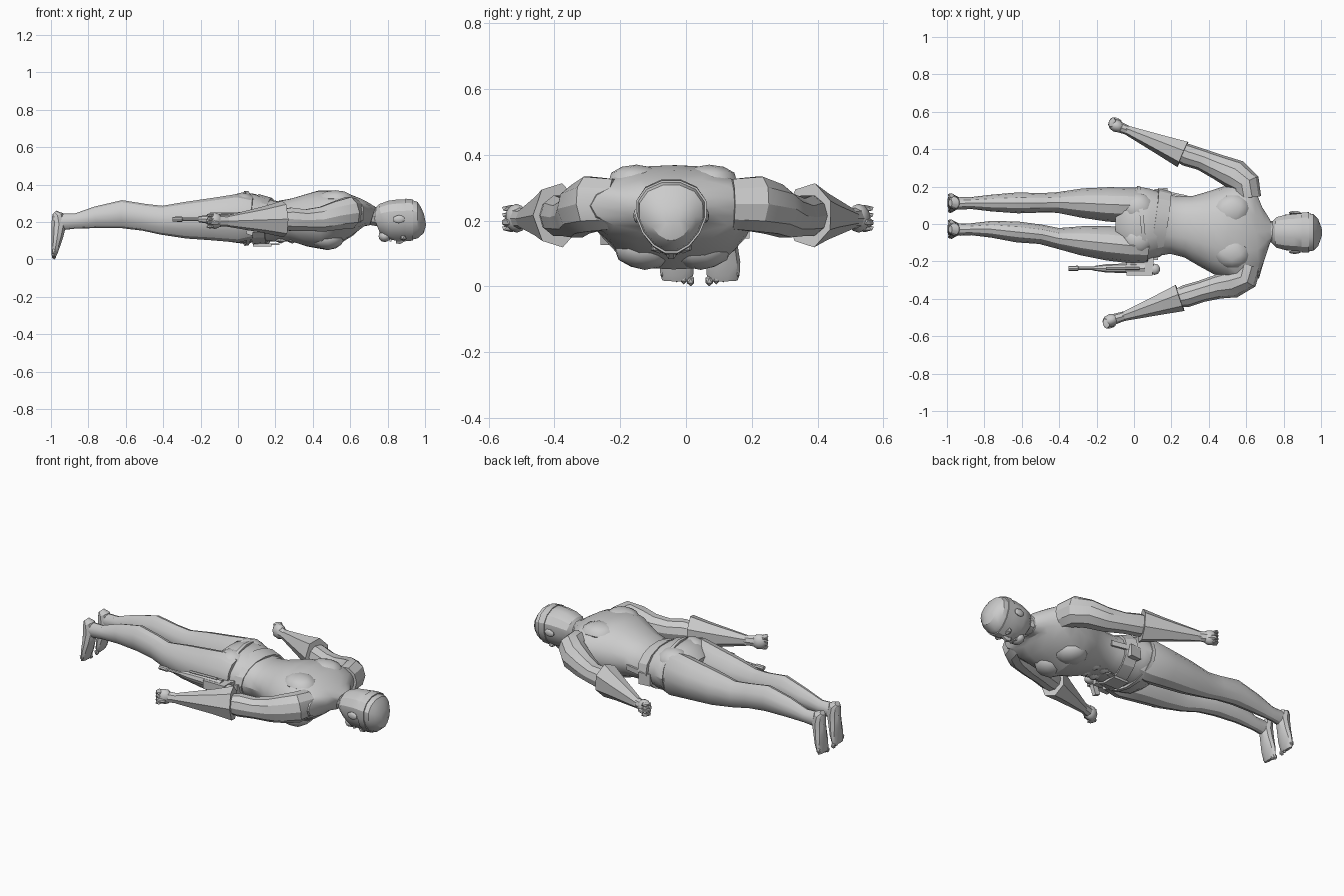
import bpy, bmesh, math
from mathutils import Vector, Matrix

grey = bpy.data.materials.new("plain grey")
grey.diffuse_color = (0.6, 0.6, 0.6, 1)
Z = Vector((0, 0, 1))


def finish(name, bm, angle=30):
    bmesh.ops.recalc_face_normals(bm, faces=bm.faces)
    me = bpy.data.meshes.new(name)
    bm.to_mesh(me)
    bm.free()
    me.materials.append(grey)
    ob = bpy.data.objects.new(name, me)
    bpy.context.collection.objects.link(ob)
    bpy.ops.object.select_all(action='DESELECT')
    ob.select_set(True)
    bpy.context.view_layer.objects.active = ob
    bpy.ops.object.shade_smooth_by_angle(angle=math.radians(angle))
    return ob


def tube(name, secs, n=12, side=None, taper=0, groove=0, shear=0, angle=30):
    """Loft of oval rings; each section is x, y, z, half width, half height."""
    bm = bmesh.new()
    rings = []
    pts = [Vector(s[:3]) for s in secs]
    for i, s in enumerate(secs):
        t = (pts[min(i + 1, len(pts) - 1)] - pts[max(i - 1, 0)]).normalized()
        sd = Vector(side) if side else Z.cross(t).normalized()
        up = t.cross(sd).normalized()
        ring = []
        for k in range(n):
            a = 2 * math.pi * k / n
            c, d = math.cos(a), math.sin(a)
            if groove and abs(c) < 0.01:
                d *= 1 - groove
            p = pts[i] + sd * (s[3] * c * (1 + taper * d)) + up * (s[4] * d)
            p.x += shear * (p.y - pts[i].y)
            ring.append(bm.verts.new(p))
        rings.append(ring)
    for a, b in zip(rings, rings[1:]):
        for k in range(n):
            bm.faces.new((a[k], a[(k + 1) % n], b[(k + 1) % n], b[k]))
    bm.faces.new(rings[0])
    bm.faces.new(rings[-1])
    return finish(name, bm, angle)


def ball(name, c, r, rot=0, sub=2):
    bm = bmesh.new()
    m = Matrix.Translation(c) @ Matrix.Rotation(rot, 4, 'Z') @ Matrix.Diagonal((*r, 1))
    bmesh.ops.create_icosphere(bm, subdivisions=sub, radius=1, matrix=m)
    return finish(name, bm)


def box(name, c, size, rot=0, axis='Z'):
    bm = bmesh.new()
    m = Matrix.Translation(c) @ Matrix.Rotation(rot, 4, axis) @ Matrix.Diagonal((*size, 1))
    bmesh.ops.create_cube(bm, size=1, matrix=m)
    return finish(name, bm)


# Torso, from hips to base of neck
tube("torso", [(-0.09, 0, .21, .10, .09), (-0.04, 0, .215, .17, .13),
               (.02, 0, .22, .20, .143), (.08, 0, .22, .19, .138),
               (.14, 0, .21, .17, .122), (.21, -.005, .205, .155, .113),
               (.29, -.015, .21, .165, .122), (.37, -.025, .21, .20, .148),
               (.45, -.035, .21, .235, .168), (.53, -.04, .23, .255, .148),
               (.60, -.045, .24, .27, .12), (.655, -.045, .245, .245, .085),
               (.69, -.04, .24, .14, .065), (.72, -.04, .23, .07, .055)],
     16, groove=.05)
tube("neck", [(.66, -.04, .24, .09, .06), (.72, -.04, .232, .057, .052),
              (.79, -.045, .225, .058, .058)], 10)

# Chest, abdomen and back muscles
for s, tag in ((1, "left"), (-1, "right")):
    ball("chest_" + tag, (.48, -.04 + s * .085, .115), (.09, .095, .065), s * .25)
    ball("shoulder_blade_" + tag, (.52, -.04 + s * .11, .325), (.10, .085, .045), s * .3)
    ball("buttock_" + tag, (.02, s * .085, .285), (.095, .085, .073))
    for i in range(3):
        ball("abdomen_" + tag, (.23 + i * .06, -.02 + s * .04, .107), (.034, .038, .022), sub=1)

# Head with brow band, nose, ears, jaw and eye cover
tube("head", [(.738, -.045, .195, .05, .062), (.77, -.045, .207, .083, .092),
              (.81, -.045, .209, .095, .108), (.86, -.045, .211, .10, .113),
              (.92, -.045, .212, .105, .111), (.96, -.045, .21, .097, .10),
              (.985, -.045, .212, .072, .073), (1.0, -.045, .215, .03, .03)],
     14, taper=.22)
tube("brow_band", [(.895, -.045, .211, .107, .117), (.935, -.045, .211, .108, .113)],
     14, taper=.22)
tube("nose", [(.89, -.045, .108, .012, .012), (.865, -.045, .098, .017, .018),
              (.845, -.045, .10, .02, .016)], 6)
ball("chin", (.785, -.045, .125), (.035, .045, .032))
box("mouth", (.815, -.045, .103), (.012, .05, .012))
for s in (1, -1):
    ball("ear", (.86, -.045 + s * .105, .215), (.032, .01, .022))
    ball("eye_cover", (.885, -.045 + s * .036, .118), (.02, .03, .018), sub=1)

# Legs
leg_left = [(-.98, .112, .205, .028, .03), (-.93, .11, .202, .033, .044),
            (-.87, .112, .205, .032, .04), (-.76, .112, .225, .045, .058),
            (-.62, .113, .242, .056, .075), (-.50, .113, .225, .052, .072),
            (-.41, .115, .21, .055, .077), (-.28, .112, .21, .078, .098),
            (-.14, .105, .215, .092, .113), (0, .10, .22, .095, .13),
            (.08, .09, .22, .08, .11)]
tube("leg_left", leg_left, 12)
tube("leg_right", [(x, y - .14 if x < -.7 else -.035 - (x + .7) * .1 - .012 * (x > -.5), z, w, h)
                   for x, y, z, w, h in leg_left], 12)

# Feet, with soles turned backward and toes pointing down
for tag, y, s in (("left", .113, 1), ("right", -.028, -1)):
    tube("foot_" + tag, [(-.982, y, .252, .02, .014), (-.965, y, .235, .034, .034),
                         (-.957, y, .19, .037, .042), (-.965, y, .13, .043, .034),
                         (-.974, y, .075, .052, .025), (-.981, y, .035, .05, .017),
                         (-.985, y, .018, .044, .012)], 10, side=(0, 1, 0))
    for i in range(5):
        ball("toe_" + tag, (-.983, y + s * (i - 2) * .021, .018 + .006 * i),
             (.014, .013 - .001 * i, .018), sub=1)

# Arms: upper arm, flared forearm guard, fist
arms = {
    "left": ([(.61, .14, .25, .07, .08), (.60, .215, .25, .075, .088),
              (.54, .265, .235, .082, .08), (.45, .305, .215, .068, .07),
              (.36, .345, .21, .058, .06), (.28, .37, .215, .06, .065),
              (.20, .405, .215, .045, .05)],
             (.262, .375), (-.045, .506), (-.095, .525)),
    "right": ([(.61, -.22, .25, .07, .08), (.595, -.29, .25, .07, .088),
               (.53, -.32, .235, .075, .08), (.45, -.335, .215, .065, .07),
               (.36, -.36, .21, .058, .06), (.28, -.385, .215, .06, .065),
               (.20, -.405, .215, .045, .05)],
              (.245, -.392), (-.06, -.495), (-.125, -.515)),
}
for tag, (path, a, b, h) in arms.items():
    tube("upper_arm_" + tag, path, 10)
    a, b = Vector((*a, .216)), Vector((*b, .205))
    sec = [(*a.lerp(b, t), w, ht) for t, w, ht in
           ((0, .077, .10), (.35, .058, .072), (1, .025, .03))]
    tube("forearm_guard_" + tag, sec, 7, angle=15)
    d = (b - a).normalized()
    rot = math.atan2(d.y, d.x)
    n = Vector((-d.y, d.x, 0))
    c = Vector((*h, .207))
    tube("wrist_" + tag, [(*(b - d * .03), .024, .028), (*c, .03, .034)], 8)
    ball("fist_" + tag, c, (.045, .034, .044), rot)
    s = 1 if tag == "left" else -1
    for i in range(4):
        p = c + d * .028 - n * (s * .008) + Z * (.03 - .02 * i)
        ball("finger_" + tag, p, (.02, .032, .0115), rot, 1)
    ball("thumb_" + tag, c - n * (s * .03) + d * .008 - Z * .012, (.03, .012, .014), rot, 1)

# Slanted belt, trunk edge, buckle and strap end
tube("belt", [(.10, 0, .212, .192, .138), (.17, 0, .206, .174, .124)], 16, shear=.16, angle=20)
tube("trunk_edge", [(.035, 0, .22, .204, .147), (.055, 0, .22, .201, .146)], 16, shear=-.1)
box("buckle", (.13, 0, .077), (.10, .09, .014))
box("buckle_flap", (.17, .03, .082), (.10, .03, .008), .3)
box("strap_end", (.23, .158, .20), (.11, .012, .03), -.2)
for s in (1, -1):
    box("belt_pouch", (.12 + s * .025, s * .175, .18), (.07, .03, .07), s * .1)

# Holstered sidearm beside the right hip
gy, gz = -.237, .215
tube("sidearm_barrel", [(-.35, gy, gz, .013, .013), (-.30, gy, gz, .014, .014),
                        (-.295, gy, gz, .009, .009), (-.18, gy, gz, .011, .011)], 8)
tube("sidearm_body", [(-.21, gy, gz, .013, .016), (-.15, gy, gz, .022, .025),
                      (-.04, gy, gz, .026, .03), (.06, gy, gz, .028, .03)], 8)
box("holster", (.03, gy - .003, gz - .005), (.14, .07, .05))
box("holster_strap", (.08, -.20, gz), (.05, .06, .035))
tube("sidearm_sight", [(-.15, gy, gz + .028, .008, .008), (.03, gy, gz + .032, .008, .008)], 6)
ball("sidearm_grip", (.11, gy - .005, gz - .005), (.03, .03, .024))
box("sidearm_handle", (.07, gy - .01, gz - .05), (.035, .025, .07), .35, 'Y')
